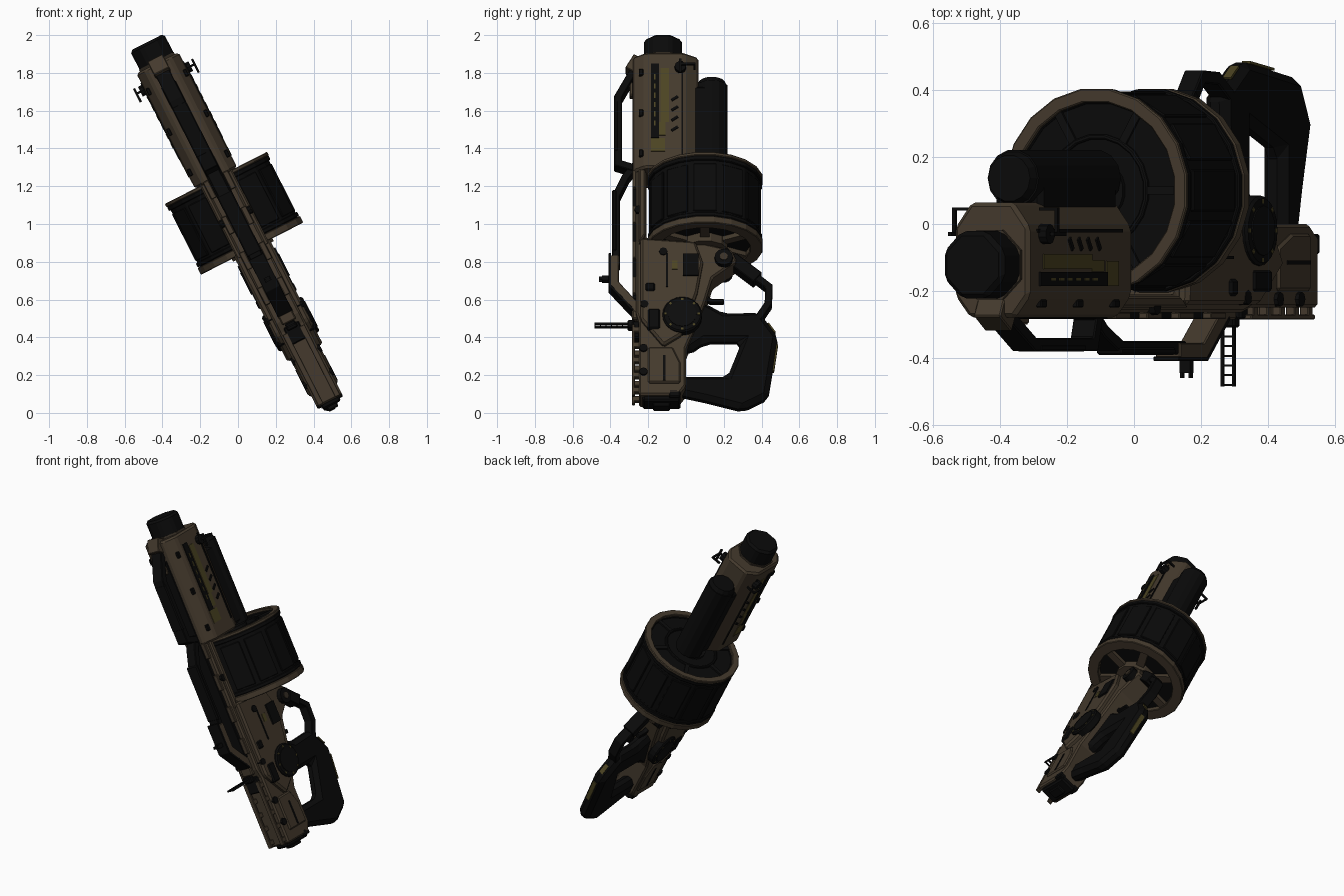
import bpy, bmesh
from math import radians, pi, cos, sin
from mathutils import Matrix, Vector

if "Cube" in bpy.data.objects:
    bpy.data.objects.remove(bpy.data.objects["Cube"])


def material(name, rgb):
    m = bpy.data.materials.new(name)
    m.use_nodes = True
    m.diffuse_color = (*rgb, 1)
    bsdf = m.node_tree.nodes["Principled BSDF"]
    bsdf.inputs["Base Color"].default_value = (*rgb, 1)
    bsdf.inputs["Roughness"].default_value = 0.7
    return m


TAN = material("tan_paint", (0.058, 0.042, 0.026))
BROWN = material("dark_tan", (0.042, 0.031, 0.02))
BLACK = material("black_metal", (0.003, 0.003, 0.003))
GREY = material("charcoal", (0.0038, 0.0038, 0.0038))
OLIVE = material("worn_yellow", (0.072, 0.058, 0.016))
parts = []


def add(name, bm, mat, bevel=0.0):
    bmesh.ops.recalc_face_normals(bm, faces=bm.faces)
    me = bpy.data.meshes.new(name)
    bm.to_mesh(me)
    bm.free()
    me.materials.append(mat)
    ob = bpy.data.objects.new(name, me)
    bpy.context.collection.objects.link(ob)
    if bevel:
        b = ob.modifiers.new("bevel", "BEVEL")
        b.width, b.segments = bevel, 1
    parts.append(ob)
    return ob


def prism(name, pts, a, b, mat, axis="x", bevel=0.0):
    """Extrude an outline: (y, z) points along x, or (x, y) points along z."""
    bm = bmesh.new()
    place = (lambda p, t: (t, *p)) if axis == "x" else (lambda p, t: (*p, t))
    f = bm.faces.new([bm.verts.new(place(p, a)) for p in pts])
    ext = bmesh.ops.extrude_face_region(bm, geom=[f])
    step = Vector(place((0, 0), b - a))
    bmesh.ops.translate(bm, vec=step, verts=[v for v in ext["geom"] if isinstance(v, bmesh.types.BMVert)])
    return add(name, bm, mat, bevel)


def box(name, c, s, mat, bevel=0.0, turn=None):
    bm = bmesh.new()
    m = Matrix.Translation(c) @ (turn or Matrix()) @ Matrix.Diagonal((*s, 1))
    bmesh.ops.create_cube(bm, size=1, matrix=m)
    return add(name, bm, mat, bevel)


def cyl(name, c, r, depth, mat, axis="z", sides=20, r2=None, bevel=0.0):
    bm = bmesh.new()
    turn = Matrix.Rotation(pi / 2, 4, "Y") if axis == "x" else Matrix.Rotation(pi / sides, 4, "Z")
    bmesh.ops.create_cone(bm, cap_ends=True, segments=sides, radius1=r, radius2=r if r2 is None else r2,
                          depth=depth, matrix=Matrix.Translation(c) @ turn)
    return add(name, bm, mat, bevel)


def ring(name, c, outer, inner, depth, mat, sides=20):
    """Flat-walled ring around z."""
    bm = bmesh.new()
    loops = []
    for r, z in ((outer, -1), (outer, 1), (inner, 1), (inner, -1)):
        loops.append([bm.verts.new((c[0] + r * cos((i + .5) * 2 * pi / sides), c[1] + r * sin((i + .5) * 2 * pi / sides),
                                    c[2] + z * depth / 2)) for i in range(sides)])
    for k in range(4):
        a, b = loops[k], loops[(k + 1) % 4]
        for i in range(sides):
            j = (i + 1) % sides
            bm.faces.new((a[i], a[j], b[j], b[i]))
    return add(name, bm, mat, 0.004)


def ribbon(name, pts, thick, half, mat, bevel=0.004):
    """Mitred bar that follows a path in the y-z plane."""
    p = [Vector(q) for q in pts]
    left, right = [], []
    for i, q in enumerate(p):
        d1 = (q - p[i - 1]).normalized() if i else (p[1] - q).normalized()
        d2 = (p[i + 1] - q).normalized() if i < len(p) - 1 else d1
        n = Vector((-d1.y - d2.y, d1.x + d2.x)).normalized()
        off = n * thick / 2 / max(0.5, n.dot(Vector((-d1.y, d1.x))))
        left.append(q + off)
        right.append(q - off)
    return prism(name, left + right[::-1], -half, half, mat, bevel=bevel)


def mid(*pts):
    """Heights on the tilted model to distances along its axis, at the centre."""
    return [(y, (z - 1.005) / 0.891) for y, z in pts]


def face(*pts):
    """The same for the side faces."""
    return [(y, (z - 1.05) / 0.891) for y, z in pts]


# Barrel housing and muzzle
half = [(0.075, -0.28), (0.125, -0.215), (0.125, -0.01), (0.07, 0.065)]
prism("barrel_housing", half + [(-x, y) for x, y in half[::-1]], 0.27, 0.955, TAN, "z", 0.012)
cyl("muzzle", (0, -0.122, 1.01), 0.109, 0.135, BLACK, sides=8, bevel=0.014)
cyl("muzzle_collar", (0, -0.122, 0.955), 0.112, 0.025, BROWN, sides=8)

# Lower barrel that runs into the drum
cyl("lower_barrel", (0, 0.137, 0.54), 0.086, 0.54, BLACK, sides=14)
cyl("lower_barrel_cap", (0, 0.137, 0.822), 0.082, 0.03, BLACK, sides=14, r2=0.07)
box("barrel_bridge", (0, 0.085, 0.53), (0.16, 0.11, 0.5), BLACK, 0.015)

# Drum with rims, side panels, ribs and spokes
DY, D0, D1 = 0.1, -0.145, 0.27
cyl("drum", (0, DY, 0.065), 0.295, 0.365, BLACK)
ring("front_rim_band", (0, DY, D1 - 0.03), 0.305, 0.262, 0.026, BLACK)
ring("front_rim", (0, DY, D1 - 0.008), 0.308, 0.266, 0.02, TAN)
ring("rear_rim_band", (0, DY, D0 + 0.05), 0.305, 0.262, 0.024, BLACK)
ring("rear_rim", (0, DY, D0 + 0.016), 0.308, 0.24, 0.04, TAN)
ring("front_cap_ring", (0, DY, D1 - 0.02), 0.17, 0.155, 0.02, GREY)
cyl("front_cap_hub", (0, DY, D1 - 0.018), 0.09, 0.024, GREY)
cyl("rear_hub", (0, DY, D0 + 0.005), 0.125, 0.05, TAN, sides=12)
for i in range(12):
    a = i * pi / 6
    turn = Matrix.Rotation(a, 4, "Z")
    d = Vector((cos(a), sin(a), 0))
    c = Vector((0, DY, 0))
    box("drum_panel", c + d * 0.29 + Vector((0, 0, 0.067)), (0.012, 0.125, 0.28), BLACK, 0.004, turn)
    if i % 2 == 0:
        box("front_cap_rib", c + d * 0.215 + Vector((0, 0, D1 - 0.022)), (0.1, 0.025, 0.018), GREY, 0, turn)
        box("rear_spoke", c + d * 0.185 + Vector((0, 0, D0 + 0.018)), (0.16, 0.05, 0.03), TAN, 0, turn)

# Receiver, spine behind the drum and stock
prism("receiver", face((-.265, 1.4), (-.21, 1.4), (-.21, .94), (.06, .92), (.24, .88), (.27, .82), (.14, .73), (.1, .6),
                       (.04, .45), (0, .36), (0, .16), (-.04, .11), (-.25, .11), (-.25, .5), (-.265, .55)),
      -0.075, 0.075, TAN, bevel=0.01)
prism("receiver_cheeks", face((-.24, .93), (.05, .91), (.09, .8), (.06, .64), (-.02, .42), (-.12, .36), (-.24, .5)),
      -0.105, 0.105, TAN, bevel=0.012)
prism("spine_cheeks", face((-.25, 1.36), (-.215, 1.33), (-.215, .95), (-.25, .9)), -0.095, 0.095, TAN, bevel=0.008)
prism("stock_cheeks", face((-.2, .36), (-.07, .36), (-.03, .28), (-.03, .17), (-.2, .17)), -0.085, 0.085, TAN, bevel=0.008)
box("butt_plate", (0, -0.13, -1.06), (0.11, 0.2, 0.04), BLACK, 0.01)
box("butt_knob", (0, -0.13, -1.085), (0.06, 0.09, 0.03), BLACK, 0.006)

# Upper spine: black strip, segmented rail and end blocks
box("top_strip", (0, -0.272, 0.18), (0.085, 0.025, 1.3), BLACK, 0.004)
box("strip_end", (0, -0.285, 0.79), (0.05, 0.03, 0.08), TAN, 0.006)
for s in (-1, 1):
    box("stock_rail", (s * 0.05, -0.278, -0.84), (0.03, 0.014, 0.42), TAN, 0.003)
    for i in range(5):
        box("stock_rail_foot", (s * 0.05, -0.262, -1.02 + i * 0.09), (0.03, 0.03, 0.03), TAN, 0.003)
    for i in range(4):
        box("rail_tooth", (s * 0.058, -0.274, -0.4 + i * 0.21), (0.03, 0.02, 0.1), TAN, 0.003)
box("rear_block", (0, -0.265, -0.54), (0.08, 0.04, 0.09), TAN, 0.006)
box("rear_plate", (0, -0.265, -0.65), (0.09, 0.04, 0.1), BLACK, 0.006)

# Two carry handles on the spine
ribbon("front_handle", mid((-.26, 1.83), (-.36, 1.66), (-.36, 1.31), (-.26, 1.28)), 0.04, 0.04, BLACK)
ribbon("front_handle_root", mid((-.25, 1.87), (-.295, 1.8)), 0.06, 0.045, TAN)
box("front_handle_pad", (0, -0.37, 0.56), (0.085, 0.022, 0.3), BLACK, 0.006)
ribbon("rear_handle", mid((-.26, 1.31), (-.32, 1.24), (-.37, 1.14), (-.37, .77)), 0.04, 0.035, BLACK)
ribbon("rear_handle_root", mid((-.38, .82), (-.38, .67), (-.25, .53)), 0.05, 0.042, TAN)
ribbon("rear_handle_cover", mid((-.403, .83), (-.403, .66), (-.28, .53)), 0.014, 0.043, BLACK, 0.002)
box("rear_handle_pad", (0, -0.38, 0.0), (0.085, 0.022, 0.36), BLACK, 0.006)

# Small sight post and folding ladder sight
box("sight_post", (0, -0.42, -0.33), (0.035, 0.05, 0.025), BLACK)
for s in (-1, 1):
    box("sight_prong", (s * 0.014, -0.445, -0.33), (0.008, 0.03, 0.015), BLACK)
    box("ladder_rail", (s * 0.019, -0.385, -0.605), (0.008, 0.2, 0.012), BLACK)
for i in range(7):
    box("ladder_rung", (0, -0.481 + i * 0.029, -0.605), (0.04, 0.006, 0.01), BLACK)
box("ladder_base", (0, -0.29, -0.605), (0.06, 0.04, 0.04), BLACK, 0.006)

# Looped rear grip, trigger guard and trigger
prism("rear_grip", mid((-.05, .56), (.1, .58), (.2, .525), (.39, .53), (.487, .4), (.435, .08), (.3, .015), (.1, .065),
                       (-.04, .095), (-.04, .19), (.22, .19), (.295, .375), (.1, .375), (.02, .32), (-.05, .33)),
      -0.05, 0.032, BLACK, bevel=0.026)
ribbon("grip_mark", mid((.483, .36), (.462, .22)), 0.008, 0.014, OLIVE, 0)
ribbon("grip_mark", mid((.435, .473), (.47, .426)), 0.008, 0.014, OLIVE, 0)
ribbon("trigger_guard", mid((.2, .86), (.27, .79), (.44, .66), (.435, .57), (.38, .49)), 0.038, 0.032, BLACK)
ribbon("guard_shoulder", mid((.24, .81), (.38, .705)), 0.07, 0.04, BLACK)
ribbon("trigger", mid((.06, .64), (.13, .59), (.2, .59)), 0.025, 0.015, BLACK)

# Side details, the same on both sides
W = 0.126


def plate(name, s, x, y, z, h, w, mat, thick=0.01):
    box(name, (s * x, y, z), (thick, w, h), mat)


for s in (-1, 1):
    plate("vent_slot", s, W, -.165, .665, .44, .042, BLACK)
    plate("paint_streak", s, W, -.112, .7, .32, .045, OLIVE, .004)
    plate("paint_streak_end", s, W, -.125, .5, .08, .035, OLIVE, .004)
    plate("paint_patch", s, W, -.148, .405, .08, .075, OLIVE, .004)
    plate("side_seam", s, W, -.02, .62, .56, .01, BLACK, .006)
    for i in range(6):
        plate("slot_mark", s, W + .005, -.165, .53 + i * .055, .03, .008, OLIVE, .004)
    for z in (.5, .56, .62, .68):
        box("vent_slash", (s * W, -.06, z), (.01, .04, .014), BLACK, 0, Matrix.Rotation(.6, 4, "X"))
    for z in (.36, .6, .84):
        box("side_lug", (s * .11, -.238, z), (.02, .024, .04), BLACK, .004)
    # sling hoop
    cyl("hoop_knob", (s * .13, -.03, .86), .03, .04, BLACK, "x", 10)
    for y in (-.03, .045):
        box("hoop_arm", (s * .145, y, .86), (.06, .01, .012), BLACK)
    box("hoop_bar", (s * .172, .0075, .86), (.01, .085, .012), BLACK)
    box("hoop_post", (s * .172, -.03, .85), (.012, .012, .08), BLACK)
    # selector dial
    cyl("dial", (s * .093, -.02, -.597), .105, .054, BLACK, "x", 20, bevel=.008)
    cyl("dial_face", (s * .117, -.02, -.597), .075, .014, GREY, "x", 16)
    for i in range(8):
        a = i * pi / 4
        box("dial_mark", (s * .12, -.02 + .088 * cos(a), -.597 + .088 * sin(a)), (.003, .012, .012), OLIVE, 0,
            Matrix.Rotation(a, 4, "X"))
    # receiver fittings
    plate("port_cover", s, .108, .025, -.3, .13, .08, BLACK, .014)
    cyl("pivot", (s * .08, .2, -.25), .048, .05, BLACK, "x", 14)
    cyl("pivot_pin", (s * .105, .2, -.25), .022, .012, BROWN, "x", 10)
    box("side_box", (s * .092, -.17, -.62), (.04, .065, .12), BLACK, .008)
    box("side_latch", (s * .098, -.19, -.43), (.03, .05, .05), BLACK, .008)
    for x, y, z in ((.09, -.22, -.53), (.07, -.225, -.78), (.07, -.225, -.92), (.075, -.25, .04), (.095, -.12, -.22)):
        cyl("side_stud", (s * x, y, z), .022, .034, BLACK, "x", 8)
    plate("stock_seam", s, .0855, -.115, -.9, .15, .012, BLACK, .006)
    plate("receiver_seam", s, .106, -.1, -.33, .2, .01, BLACK, .006)
    plate("receiver_mark", s, .106, -.06, -.3, .05, .03, OLIVE, .004)
    box("rear_vent", (s * .055, -.06, -1.045), (.04, .06, .04), BLACK, .006)

# Lean the finished model over and set it on the ground
lean = Matrix.Translation((0.007, 0, 1.002)) @ Matrix.Rotation(radians(-27), 4, "Y")
for ob in parts:
    ob.data.transform(lean)
